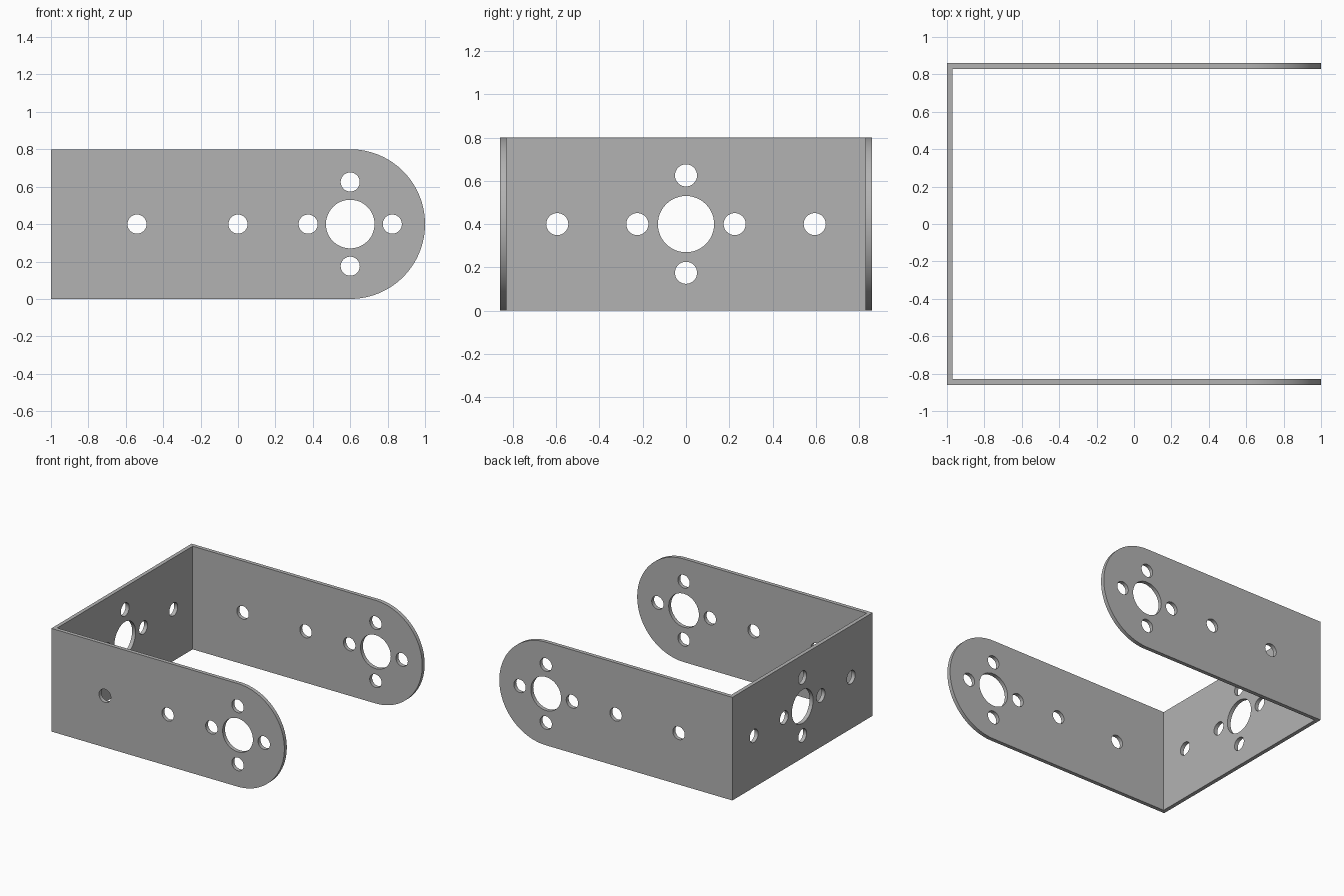
import bpy, bmesh, math
from mathutils import Matrix, Vector

cube = bpy.data.objects.get("Cube")
if cube:
    bpy.data.objects.remove(cube, do_unlink=True)

HEIGHT, WIDTH, WALL = 0.8, 1.72, 0.03
MID = HEIGHT / 2
PIVOT = 1 - MID          # centre of the rounded arm ends
SMALL, LARGE, RING = 0.051, 0.13, 0.225

metal = bpy.data.materials.new("grey metal")
metal.use_nodes = True
grey = (0.45, 0.45, 0.45, 1)
metal.diffuse_color = grey
metal.node_tree.nodes["Principled BSDF"].inputs["Base Color"].default_value = grey


def prism(name, points, direction):
    """Extrude a closed outline along a direction into a solid."""
    bm = bmesh.new()
    face = bm.faces.new([bm.verts.new(p) for p in points])
    result = bmesh.ops.extrude_face_region(bm, geom=[face])
    verts = [v for v in result["geom"] if isinstance(v, bmesh.types.BMVert)]
    bmesh.ops.translate(bm, verts=verts, vec=direction)
    bmesh.ops.recalc_face_normals(bm, faces=bm.faces)
    return finish(name, bm)


def finish(name, bm):
    mesh = bpy.data.meshes.new(name)
    bm.to_mesh(mesh)
    bm.free()
    mesh.materials.append(metal)
    obj = bpy.data.objects.new(name, mesh)
    bpy.context.collection.objects.link(obj)
    return obj


def drill(bm, centre, radius, axis, depth):
    """Add a hole cutter centred on a point, along an axis."""
    turn = Vector((0, 0, 1)).rotation_difference(Vector(axis)).to_matrix().to_4x4()
    bmesh.ops.create_cone(bm, cap_ends=True, segments=48, radius1=radius, radius2=radius,
                          depth=depth, matrix=Matrix.Translation(centre) @ turn)


def cut(target, tool, operation):
    mod = target.modifiers.new(tool.name, 'BOOLEAN')
    mod.object, mod.operation, mod.solver = tool, operation, 'EXACT'
    bpy.context.view_layer.objects.active = target
    bpy.ops.object.modifier_apply(modifier=mod.name)
    bpy.data.objects.remove(tool, do_unlink=True)


# U-shaped channel, oversized in height and length before trimming
w, inner = WIDTH / 2, WIDTH / 2 - WALL
channel = [(-1, -w), (1.1, -w), (1.1, -inner), (-1 + WALL, -inner),
           (-1 + WALL, inner), (1.1, inner), (1.1, w), (-1, w)]
bracket = prism("bracket", [(x, y, -0.1) for x, y in channel], (0, 0, HEIGHT + 0.2))

# Side outline with rounded arm ends
steps = 64
arc = [math.pi * (i / steps - 0.5) for i in range(steps + 1)]
outline = [(-1.1, -1, HEIGHT), (-1.1, -1, 0)]
outline += [(PIVOT + MID * math.cos(a), -1, MID + MID * math.sin(a)) for a in arc]
cut(bracket, prism("side_outline", outline, (0, 2, 0)), 'INTERSECT')

# Holes through both arms
bm = bmesh.new()
drill(bm, (PIVOT, 0, MID), LARGE, (0, 1, 0), 2)
for x, z in ((-0.54, 0), (0, 0), (PIVOT - RING, 0), (PIVOT + RING, 0),
             (PIVOT, RING), (PIVOT, -RING)):
    drill(bm, (x, 0, MID + z), SMALL, (0, 1, 0), 2)
cut(bracket, finish("arm_holes", bm), 'DIFFERENCE')

# Holes through the connecting wall
bm = bmesh.new()
drill(bm, (-1, 0, MID), LARGE, (1, 0, 0), 0.2)
for s in (-1, 1):
    for y, z in ((0.595, 0), (RING, 0), (0, RING)):
        drill(bm, (-1, s * y, MID + s * z), SMALL, (1, 0, 0), 0.2)
cut(bracket, finish("wall_holes", bm), 'DIFFERENCE')

# Smooth curved walls, sharp sheet edges
bpy.ops.object.select_all(action='DESELECT')
bracket.select_set(True)
bpy.context.view_layer.objects.active = bracket
bpy.ops.object.shade_smooth_by_angle(angle=math.radians(30))
